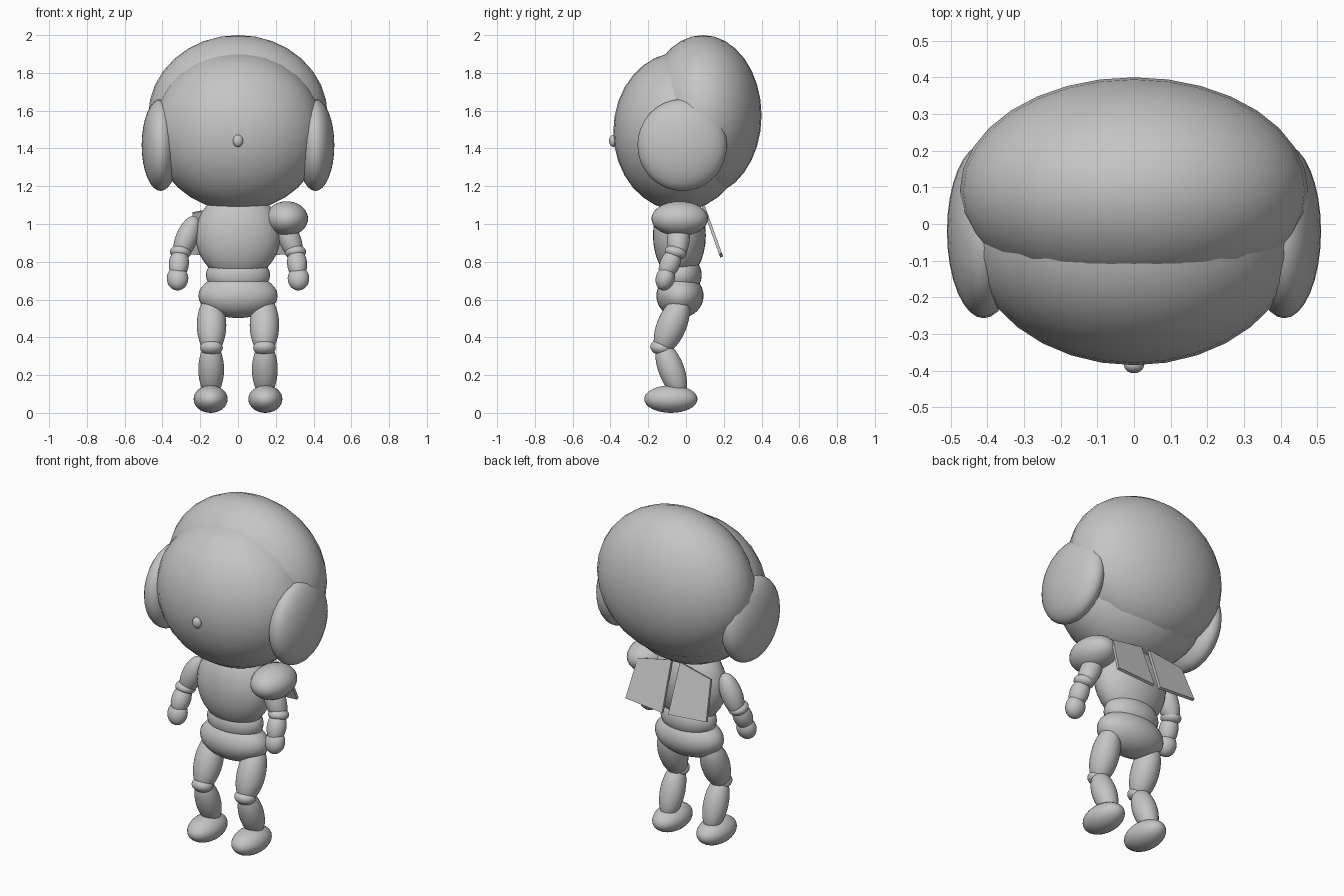
import bpy
import bmesh
from mathutils import Matrix, Vector

cube = bpy.data.objects.get("Cube")
if cube:
    bpy.data.objects.remove(cube, do_unlink=True)

grey = bpy.data.materials.new("plain_grey")
grey.use_nodes = True
COLOUR = (0.55, 0.56, 0.55, 1)
grey.diffuse_color = COLOUR
shader = grey.node_tree.nodes["Principled BSDF"]
shader.inputs["Base Color"].default_value = COLOUR
shader.inputs["Roughness"].default_value = 0.7


def finish(name, bm, smooth):
    mesh = bpy.data.meshes.new(name)
    bm.to_mesh(mesh)
    bm.free()
    mesh.materials.append(grey)
    for face in mesh.polygons:
        face.use_smooth = smooth
    obj = bpy.data.objects.new(name, mesh)
    bpy.context.collection.objects.link(obj)
    return obj


def ellipsoid(name, centre, radii, axis=(0, 0, 1)):
    """Smooth ellipsoid whose local z points along axis."""
    bm = bmesh.new()
    turn = Vector((0, 0, 1)).rotation_difference(Vector(axis)).to_matrix().to_4x4()
    shape = Matrix.Translation(centre) @ turn @ Matrix.Diagonal((*radii, 1))
    bmesh.ops.create_uvsphere(bm, u_segments=32, v_segments=16, radius=1, matrix=shape)
    return finish(name, bm, True)


# Head and trunk
ellipsoid("head", (0, -0.03, 1.49), (0.45, 0.355, 0.42))
ellipsoid("back_hair", (0, 0.09, 1.575), (0.475, 0.31, 0.425))
ellipsoid("nose", (0, -0.385, 1.44), (0.027, 0.022, 0.032))
ellipsoid("chest", (0, -0.035, 0.94), (0.225, 0.14, 0.235))
ellipsoid("waist", (0, -0.025, 0.73), (0.17, 0.108, 0.11))
ellipsoid("pelvis", (0, -0.032, 0.62), (0.21, 0.125, 0.118))

# Single shoulder guard
ellipsoid("shoulder_guard", (0.258, -0.033, 1.028), (0.113, 0.15, 0.092))

# Paired limbs and ears
for side, label in ((1, "left"), (-1, "right")):
    def pair(part, centre, radii, axis=(0, 0, 1)):
        x, y, z = centre
        ellipsoid(f"{label}_{part}", (side * x, y, z), radii,
                  (side * axis[0], axis[1], axis[2]))

    pair("ear", (0.41, -0.02, 1.418), (0.1, 0.237, 0.243))
    pair("upper_arm", (0.272, -0.04, 0.925), (0.058, 0.06, 0.125), (-0.4, 0.06, 1))
    pair("elbow", (0.305, -0.055, 0.85), (0.056, 0.058, 0.036), (-0.1, 0.25, 1))
    pair("forearm", (0.313, -0.085, 0.79), (0.053, 0.053, 0.085), (-0.1, 0.45, 1))
    pair("hand", (0.32, -0.11, 0.712), (0.057, 0.05, 0.065), (0, 0.3, 1))
    pair("thigh", (0.14, -0.075, 0.465), (0.078, 0.078, 0.165), (0, 0.42, 1))
    pair("knee", (0.14, -0.132, 0.345), (0.06, 0.058, 0.041), (0, 0.2, 1))
    pair("shin", (0.142, -0.078, 0.23), (0.068, 0.068, 0.155), (0, -0.38, 1))
    pair("foot", (0.145, -0.08, 0.073), (0.09, 0.141, 0.073))

    # Flat back plate, leaning outward towards the bottom
    bm = bmesh.new()
    outline = [(0.028, 1.1), (0.24, 1.06), (0.265, 0.843), (0.02, 0.825)]
    bm.faces.new([bm.verts.new((side * x, 0.486 - 0.36 * z, z)) for x, z in outline])
    plate = finish(f"{label}_back_plate", bm, False)
    thick = plate.modifiers.new("thickness", 'SOLIDIFY')
    thick.thickness = 0.016
    thick.offset = 0
